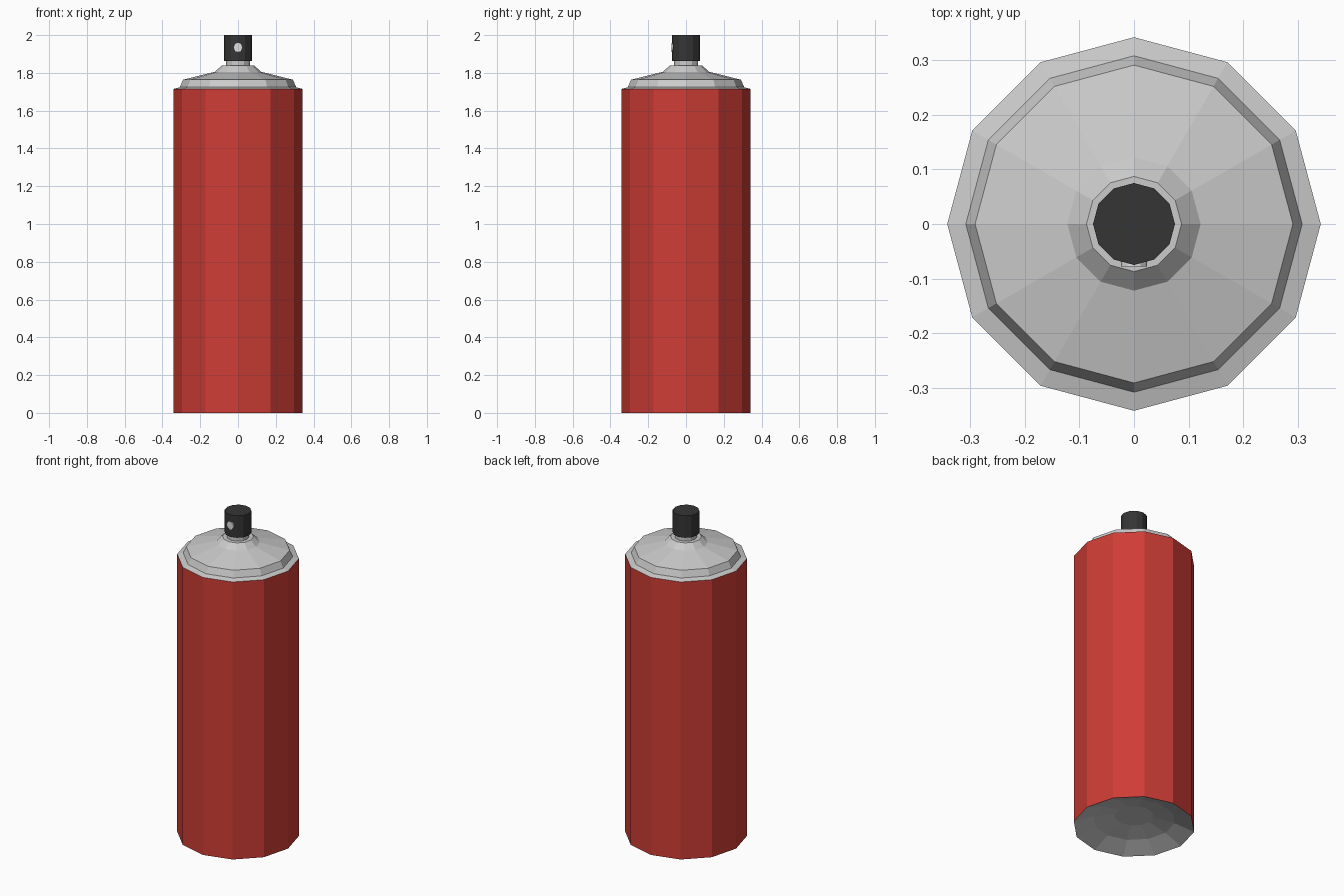
import bpy, bmesh, math
from mathutils import Matrix

if "Cube" in bpy.data.objects:
    bpy.data.objects.remove(bpy.data.objects["Cube"])

SIDES = 12


def material(name, rgb):
    m = bpy.data.materials.new(name)
    m.diffuse_color = (*rgb, 1)
    m.use_nodes = True
    m.node_tree.nodes["Principled BSDF"].inputs["Base Color"].default_value = m.diffuse_color
    return m


red = material("red_paint", (0.62, 0.046, 0.036))
metal = material("light_metal", (0.6, 0.6, 0.6))
black = material("black_plastic", (0.036, 0.036, 0.036))
white = material("pale_nozzle", (0.75, 0.75, 0.75))


def lathe(name, profile, mat):
    """Revolve (radius, z) points, bottom outside to top, around z; radius 0 closes an end."""
    bm = bmesh.new()
    rings = []
    for r, z in profile:
        if r == 0:
            rings.append([bm.verts.new((0, 0, z))] * SIDES)
        else:
            rings.append([bm.verts.new((r * math.cos(a), r * math.sin(a), z))
                          for a in (2 * math.pi * i / SIDES for i in range(SIDES))])
    for lo, hi in zip(rings, rings[1:]):
        for i in range(SIDES):
            j = (i + 1) % SIDES
            bm.faces.new(dict.fromkeys((lo[i], lo[j], hi[j], hi[i])))
    me = bpy.data.meshes.new(name)
    bm.to_mesh(me)
    bm.free()
    me.materials.append(mat)
    ob = bpy.data.objects.new(name, me)
    bpy.context.collection.objects.link(ob)
    return ob


# Painted can wall
lathe("can_body", [(0.342, 0), (0.342, 1.715)], red)

# Concave metal base
lathe("can_base", [(0, 0.07), (0.11, 0.07), (0.23, 0.045), (0.342, 0)], metal)

# Shoulder: rim step, shallow cone, raised collar
lathe("can_shoulder", [(0.342, 1.715), (0.308, 1.724), (0.291, 1.764), (0.122, 1.806),
                       (0.087, 1.838), (0, 1.838)], metal)

# Valve stem and spray button
lathe("valve_stem", [(0.063, 1.836), (0.063, 1.866)], metal)
lathe("spray_button", [(0, 1.864), (0.075, 1.864), (0.075, 2.0), (0, 2.0)], black)

# Nozzle disc on the front of the button
nozzle = lathe("nozzle", [(0, 0), (0.024, 0), (0.024, 0.012), (0, 0.012)], white)
nozzle.data.transform(Matrix.Translation((0, -0.066, 1.935)) @ Matrix.Rotation(math.pi / 2, 4, 'X'))
